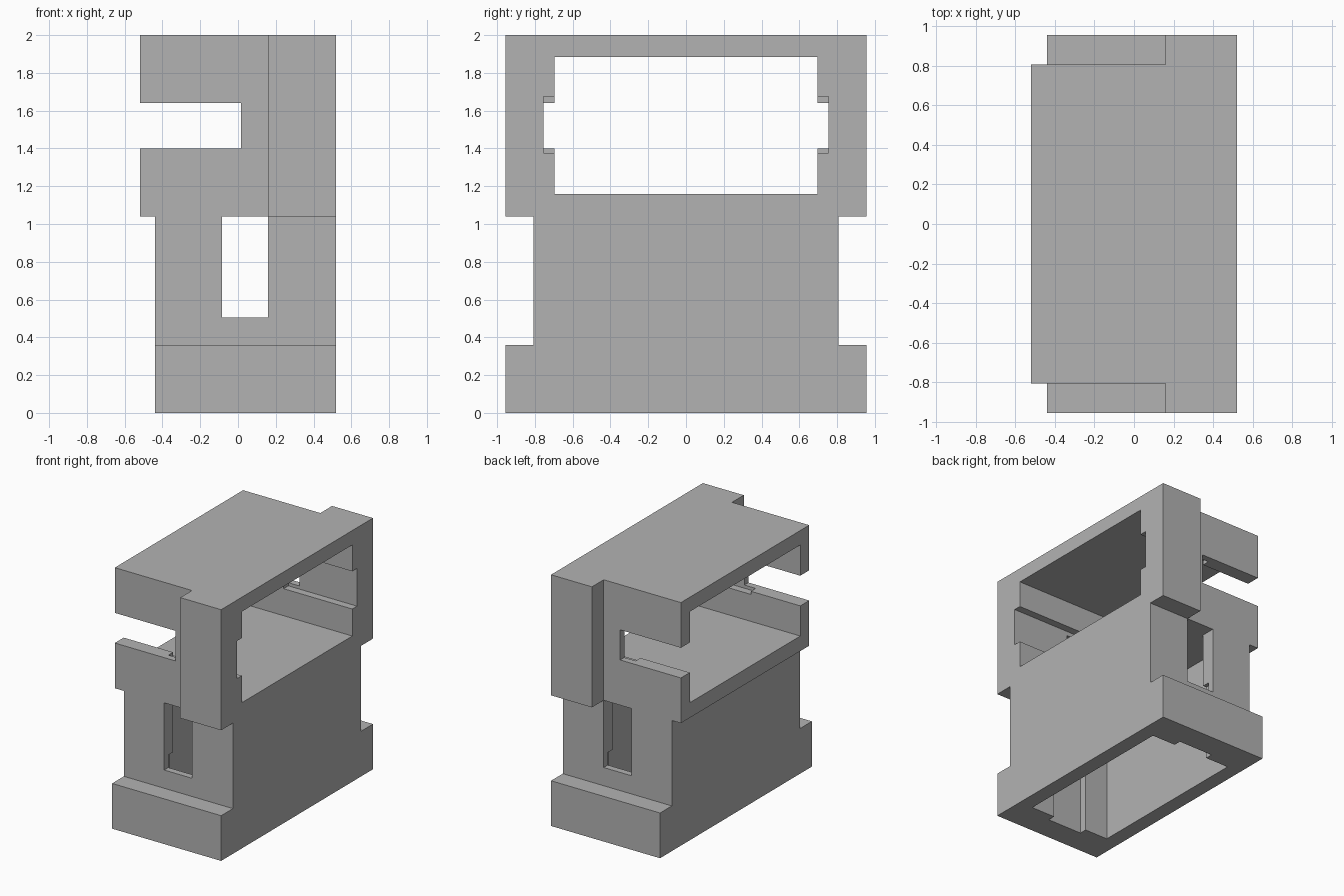
import bpy

default = bpy.data.objects.get("Cube")
if default:
    bpy.data.objects.remove(default, do_unlink=True)

grey = bpy.data.materials.new("plain grey")
grey.use_nodes = True
colour = (0.45, 0.45, 0.45, 1)
grey.diffuse_color = colour
grey.node_tree.nodes["Principled BSDF"].inputs["Base Color"].default_value = colour


def box(name, x, y, z):
    """Box spanning the given (low, high) ranges."""
    bpy.ops.mesh.primitive_cube_add(size=1)
    ob = bpy.context.object
    ob.name = name
    for v in ob.data.vertices:
        v.co = [lo + (hi - lo) * (c + 0.5) for c, (lo, hi) in zip(v.co, (x, y, z))]
    ob.data.materials.append(grey)
    return ob


def cut(name, x, y, z):
    """Subtract a box from the housing."""
    cutter = box(name, x, y, z)
    mod = housing.modifiers.new(name, "BOOLEAN")
    mod.operation = "DIFFERENCE"
    mod.solver = "EXACT"
    mod.object = cutter
    bpy.context.view_layer.objects.active = housing
    bpy.ops.object.modifier_apply(modifier=name)
    bpy.data.objects.remove(cutter, do_unlink=True)


FAR = 1.5                      # beyond the block in any direction
BACK, RIGHT = -0.44, 0.52      # lower body limits in x
SIDE, END = 0.807, 0.955       # narrow and wide half lengths in y
INNER, GROOVE = 0.695, 0.755   # chamber and groove half lengths in y
SHELF = 1.04                   # underside of the upper housing

housing = box("housing", (-RIGHT, RIGHT), (-END, END), (0, 2))

# Outer steps: waist between flange and posts, narrow upper ends
cut("waist_undercut", (-FAR, BACK), (-FAR, FAR), (-1, SHELF))
for s in (-1, 1):
    side = sorted((s * SIDE, s * FAR))
    cut("waist_notch", (-FAR, FAR), side, (0.36, SHELF))
    cut("post_step", (-FAR, 0.16), side, (0.7, 3))

# Upper tunnel and open-bottom lower chamber
cut("upper_tunnel", (-FAR, FAR), (-INNER, INNER), (1.16, 1.885))
cut("lower_chamber", (-0.32, 0.40), (-INNER, INNER), (-1, SHELF))

# Grooves inside the end walls, leading to the slots
cut("upper_groove", (-0.085, FAR), (-GROOVE, GROOVE), (1.375, 1.675))
cut("lower_groove", (-0.115, 0.19), (-GROOVE, GROOVE), (-1, 0.605))

# Slots through both end walls
cut("upper_slot", (-FAR, 0.015), (-FAR, FAR), (1.40, 1.64))
cut("lower_slot", (-0.085, 0.16), (-FAR, FAR), (0.505, SHELF))
